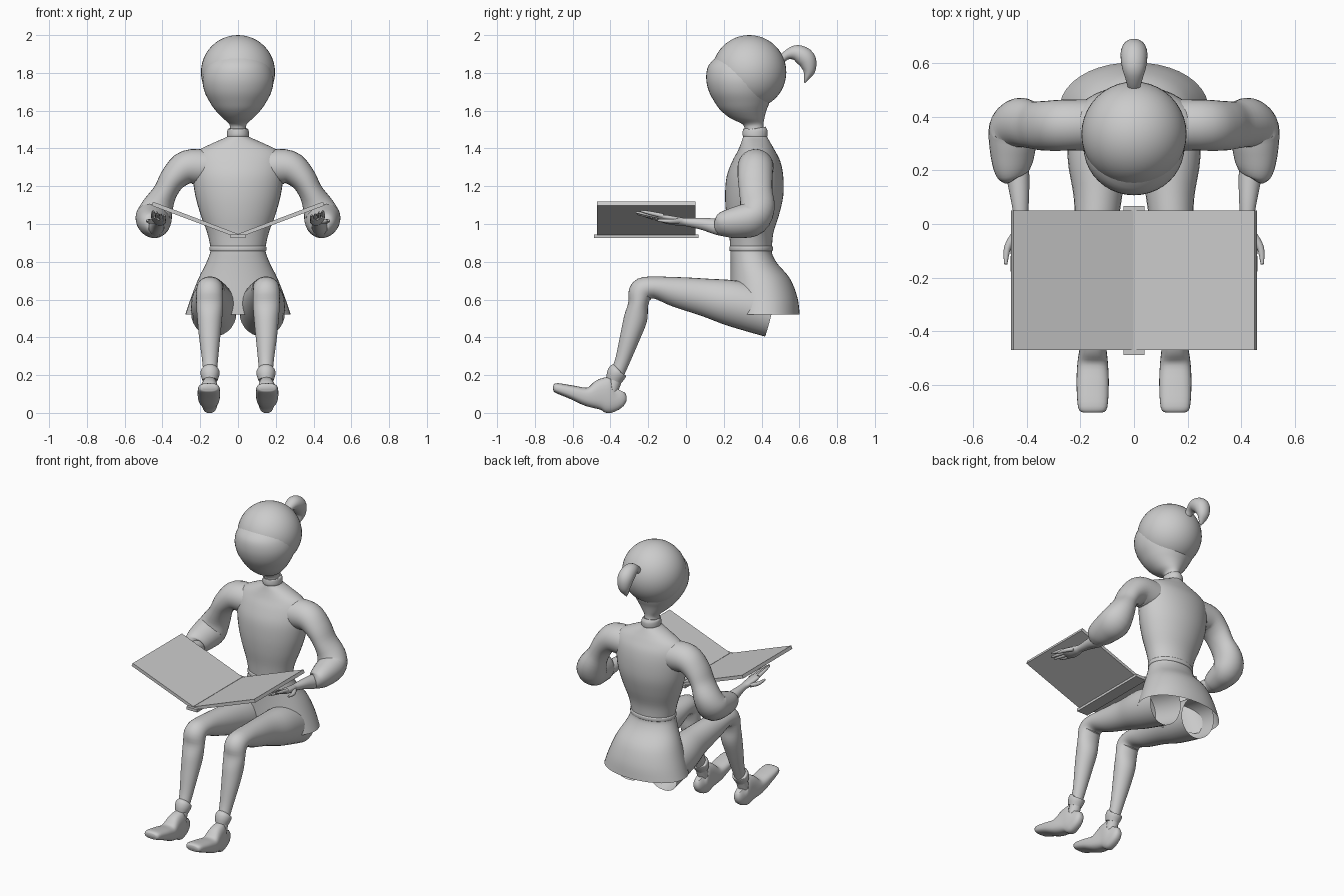
import bpy, bmesh, math
from mathutils import Vector


def finish(name, bm, mirror=False):
    bmesh.ops.recalc_face_normals(bm, faces=bm.faces)
    me = bpy.data.meshes.new(name)
    bm.to_mesh(me)
    bm.free()
    ob = bpy.data.objects.new(name, me)
    bpy.context.collection.objects.link(ob)
    if mirror:
        ob.modifiers.new("Mirror", 'MIRROR')
    bpy.ops.object.select_all(action='DESELECT')
    ob.select_set(True)
    bpy.context.view_layer.objects.active = ob
    bpy.ops.object.shade_smooth_by_angle(angle=math.radians(40))
    return ob


def spline(keys, steps):
    """Catmull-Rom through rows of numbers."""
    out = []
    for i in range(len(keys) - 1):
        rows = [keys[max(0, min(len(keys) - 1, i + k))] for k in (-1, 0, 1, 2)]
        for s in range(steps):
            t = s / steps
            out.append([0.5 * (2 * b + (c - a) * t + (2 * a - 5 * b + 4 * c - d) * t * t
                               + (3 * b - a - 3 * c + d) * t ** 3)
                        for a, b, c, d in zip(*rows)])
    return out + [list(keys[-1])]


def tube(name, keys, ref=(1, 0, 0), mirror=False, level=False, power=1.0,
         caps=(True, True), steps=4, n=28):
    """Loft through rows (x, y, z, half width along ref, other half width)."""
    rows = spline(keys, steps)
    bm = bmesh.new()
    rings = []
    for i, (x, y, z, a, b) in enumerate(rows):
        p, q = rows[max(i - 1, 0)], rows[min(i + 1, len(rows) - 1)]
        t = Vector(q[:3]) - Vector(p[:3])
        t = Vector((0, 0, 1)) if level else t.normalized()
        u = Vector(ref)
        u = (u - t * u.dot(t)).normalized()
        v = t.cross(u)
        ring = []
        for k in range(n):
            c, s = math.cos(math.tau * k / n), math.sin(math.tau * k / n)
            c = math.copysign(abs(c) ** power, c)
            s = math.copysign(abs(s) ** power, s)
            ring.append(bm.verts.new(Vector((x, y, z)) + u * c * a + v * s * b))
        rings.append(ring)
    for r, s in zip(rings, rings[1:]):
        for k in range(n):
            bm.faces.new((r[k], r[(k + 1) % n], s[(k + 1) % n], s[k]))
    if caps[0]:
        bm.faces.new(rings[0])
    if caps[1]:
        bm.faces.new(rings[-1])
    return finish(name, bm, mirror)


def stack(name, keys, **kw):
    """Level rings from rows (z, centre y, half width, half depth)."""
    return tube(name, [(0, cy, z, a, b) for z, cy, a, b in keys], level=True, n=40, **kw)


# Head: face and neck, hair cap, ponytail
stack("face_and_neck", [(1.44, .365, .048, .05), (1.50, .362, .044, .05), (1.53, .353, .047, .057),
                        (1.56, .325, .08, .09), (1.60, .305, .118, .12), (1.64, .298, .146, .143),
                        (1.70, .291, .177, .169), (1.77, .288, .188, .181), (1.84, .287, .168, .167),
                        (1.90, .30, .12, .12)])
bm = bmesh.new()
bmesh.ops.create_uvsphere(bm, u_segments=40, v_segments=24, radius=.196)
bmesh.ops.translate(bm, verts=bm.verts, vec=(0, .335, 1.804))
finish("hair_cap", bm)
tube("ponytail", [(0, .50, 1.865, .02, .02), (0, .535, 1.895, .03, .025), (0, .585, 1.905, .045, .043),
                  (0, .635, 1.875, .05, .05), (0, .652, 1.82, .04, .036),
                  (0, .64, 1.775, .022, .016), (0, .628, 1.748, .003, .003)])

# Sweater body, collar and waistband
stack("sweater", [(.865, .345, .143, .11), (.95, .345, .162, .117), (1.05, .353, .198, .14),
                  (1.15, .361, .226, .154), (1.25, .365, .24, .15), (1.33, .372, .24, .128),
                  (1.385, .373, .215, .10), (1.425, .37, .14, .08), (1.46, .366, .062, .064),
                  (1.475, .366, .053, .058)])
tube("collar", [(0, .364, 1.455, .054, .06), (0, .365, 1.47, .058, .066),
                (0, .367, 1.50, .055, .064), (0, .367, 1.505, .045, .052)])
stack("waistband", [(.855, .345, .142, .108), (.86, .345, .15, .115),
                    (.878, .345, .15, .115), (.885, .345, .142, .108)])

# Skirt, open at the hem
stack("skirt", [(.87, .345, .144, .11), (.84, .346, .15, .111), (.79, .36, .17, .124),
                (.71, .393, .21, .158), (.61, .411, .249, .179), (.52, .418, .28, .184)],
      caps=(False, False), power=.95)

# Legs with ankle cuffs and shoes
tube("legs", [(.128, .45, .53, .12, .13), (.135, .25, .58, .113, .122), (.135, .1, .612, .09, .1),
              (.143, -.05, .64, .076, .08), (.148, -.17, .664, .07, .058), (.15, -.235, .645, .07, .066),
              (.15, -.252, .58, .071, .053), (.15, -.267, .5, .066, .062), (.15, -.297, .4, .056, .053),
              (.148, -.335, .28, .042, .04), (.148, -.366, .2, .036, .036), (.15, -.4, .1, .036, .035)],
     mirror=True, caps=(False, True))
tube("ankle_cuffs", [(.148, -.355, .228, .038, .038), (.148, -.36, .222, .049, .05),
                     (.148, -.371, .2, .049, .05), (.148, -.382, .172, .04, .042)], mirror=True)
tube("shoes", [(.154, -.703, .135, .035, .012), (.154, -.685, .132, .054, .026),
               (.154, -.6, .108, .06, .037), (.154, -.52, .085, .057, .051),
               (.152, -.45, .095, .048, .085), (.15, -.405, .095, .044, .096),
               (.15, -.375, .1, .036, .078), (.15, -.36, .125, .02, .04)],
     mirror=True, power=.75)

# Puffed sleeves
tube("sleeves", [(.17, .37, 1.30, .095, .095), (.27, .368, 1.30, .09, .095), (.34, .366, 1.245, .072, .092),
                 (.385, .37, 1.17, .064, .088), (.425, .378, 1.09, .084, .092),
                 (.447, .355, 1.03, .098, .088), (.452, .29, 1.012, .092, .082),
                 (.452, .22, 1.0, .08, .068), (.445, .185, .99, .066, .052), (.44, .175, .988, .04, .04)],
     ref=(.7, 0, .7), mirror=True)

# Forearms and hands under the book covers
tube("forearms", [(.44, .25, .975, .045, .048), (.432, .17, .985, .042, .044), (.425, .09, 1.0, .034, .032),
                  (.42, 0, 1.01, .025, .021), (.42, -.04, 1.014, .033, .021),
                  (.42, -.10, 1.024, .042, .019), (.42, -.145, 1.034, .038, .012)],
     ref=(.93, 0, .36), mirror=True)
for i, length in enumerate((.09, .12, .125, .10)):
    d = (i - 1.5) * .021
    x, z = .42 + d * .93, 1.032 + d * .36
    tube("fingers_%d" % (i + 1), [(x, -.12, z, .011, .012), (x, -.14 - length / 2, z + .015, .010, .010),
                                  (x, -.14 - length, z + .026, .005, .005)],
         mirror=True, n=10, ref=(.93, 0, .36))
tube("thumbs", [(.445, -.04, 1.015, .014, .014), (.472, -.09, 1.015, .013, .012),
                (.478, -.15, 1.02, .006, .006)], mirror=True, n=10)


# Open book: two sloping covers and a spine
def slab(name, profile, y0, y1, mirror=False):
    bm = bmesh.new()
    f = bm.faces.new([bm.verts.new((x, y0, z)) for x, z in profile])
    ext = bmesh.ops.extrude_face_region(bm, geom=[f])["geom"]
    verts = [g for g in ext if isinstance(g, bmesh.types.BMVert)]
    bmesh.ops.translate(bm, verts=verts, vec=(0, y1 - y0, 0))
    return finish(name, bm, mirror)


slab("book_covers", [(.002, .948), (.45, 1.118), (.458, 1.098), (.01, .93)], -.47, .05, True)
slab("book_spine", [(-.04, .926), (.04, .926), (.04, .945), (-.04, .945)], -.488, .067)
